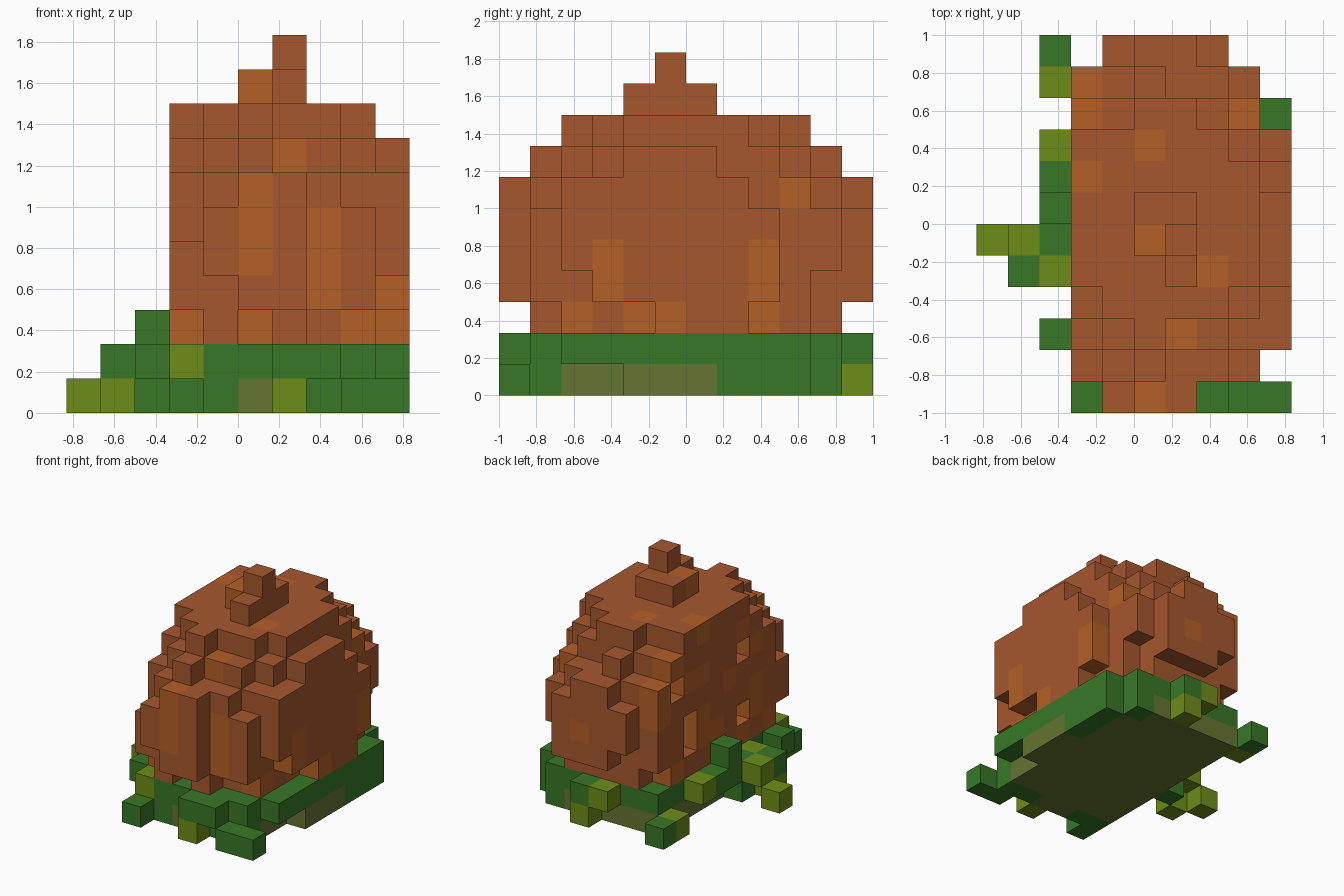
import bpy
import bmesh
from mathutils import Vector

if "Cube" in bpy.data.objects:
    bpy.data.objects.remove(bpy.data.objects["Cube"], do_unlink=True)

CELL = 1 / 6
ORIGIN = Vector((-5, -6, 0))


def make_material(name, rgb):
    mat = bpy.data.materials.new(name)
    mat.use_nodes = True
    color = (*rgb, 1)
    mat.diffuse_color = color
    mat.node_tree.nodes["Principled BSDF"].inputs["Base Color"].default_value = color
    return mat


MATERIALS = {
    "rind": make_material("rind brown", (.38, .096, .027)),
    "patch": make_material("patch orange", (.46, .115, .019)),
    "leaf": make_material("leaf green", (.04, .187, .02)),
    "moss": make_material("moss yellow green", (.155, .27, .009)),
    "soil": make_material("soil olive", (.132, .177, .031)),
}


def fill(cells, color, xs, ys, zs):
    """Fill a box of grid cells; each range is inclusive."""
    for i in range(xs[0], xs[-1] + 1):
        for j in range(ys[0], ys[-1] + 1):
            for k in range(zs[0], zs[-1] + 1):
                cells[i, j, k] = color


def build(name, cells, solid):
    """Turn grid cells into a mesh of their exposed faces."""
    bm = bmesh.new()
    verts = {}

    def corner(p):
        key = tuple(int(c) for c in p)
        if key not in verts:
            verts[key] = bm.verts.new((Vector(key) + ORIGIN) * CELL)
        return verts[key]

    slots = sorted(set(cells.values()))
    units = [Vector(u) for u in ((1, 0, 0), (0, 1, 0), (0, 0, 1))]
    for cell, color in cells.items():
        base = Vector(cell)
        for axis in range(3):
            n, u, v = units[axis], units[axis - 2], units[axis - 1]
            for side in (0, 1):
                beside = base + n * (side * 2 - 1)
                if tuple(int(c) for c in beside) in solid:
                    continue
                p = base + n * side
                ring = [p, p + u, p + u + v, p + v]
                if not side:
                    ring.reverse()
                face = bm.faces.new([corner(q) for q in ring])
                face.material_index = slots.index(color)
    mesh = bpy.data.meshes.new(name)
    bm.to_mesh(mesh)
    bm.free()
    for slot in slots:
        mesh.materials.append(MATERIALS[slot])
    obj = bpy.data.objects.new(name, mesh)
    bpy.context.collection.objects.link(obj)


# Gourd body: front and back limit of every column, layer by layer upward
body = {}
LAYERS = [
    ("2121225", "9aaaa97"),
    ("1100113", "aabbb98"),
    ("1000112", "abbbba8"),
    ("2000112", "abbbba8"),
    ("2100122", "aabba97"),
    ("3212234", "99a9986"),
    ("432334", "889987"),
]
for layer, (front, back) in enumerate(LAYERS):
    for column, (lo, hi) in enumerate(zip(front, back)):
        fill(body, "rind", (column + 3,), (int(lo, 16), int(hi, 16)), (layer + 2,))

# Scattered patches on the flat side
for cell in body:
    if cell[0] == 3 and cell[2] < 8 and (cell[1] * 2 + cell[2]) % 5 == 0:
        body[cell] = "patch"

# Carved eyes and mouth on the flat side, each with an orange wall
for j, k in ((4, 6), (9, 6), (4, 3), (8, 3), (8, 4)):
    del body[3, j, k]
    body[3, j - 1, k] = "patch"


# Orange patches
def patch(column, layers, axis=1, last=False):
    """Colour the outermost cell of a row along the given axis."""
    for k in layers:
        row = [c for c in body if c[2] == k and c[1 - axis] == column]
        body[(max if last else min)(row, key=lambda c: c[axis])] = "patch"


for column, layers in ((5, (2, 4, 5, 6)), (6, (7,)), (7, (3, 4, 5)),
                       (8, (2,)), (9, (2, 3)), (3, (2,))):
    patch(column, layers)
for column, layers in ((3, (3, 4)), (8, (2, 3, 4)), (9, (6,)), (2, (2,)), (4, (2,))):
    patch(column, layers, axis=0, last=True)
patch(6, (4,), last=True)
for i, j in ((3, 10), (8, 9), (5, 8), (3, 7), (7, 4), (6, 2)):
    top = max(c[2] for c in body if c[:2] == (i, j))
    body[i, j, top] = "patch"

# Plain rind where the flat side meets the front
for k in range(3, 8):
    row = [c for c in body if c[0] == 3 and c[2] == k]
    body[min(row)] = "rind"

# Stem
stem = {}
fill(stem, "rind", (5, 6), (5, 6), (9,))
fill(stem, "rind", (6,), (4,), (9,))
fill(stem, "rind", (6,), (5,), (10,))
stem[5, 5, 9] = "patch"

# Soil slab
soil = {}
fill(soil, "soil", (3, 8), (1, 10), (0,))
fill(soil, "soil", (9,), (4, 6), (0,))
fill(soil, "leaf", (9,), (7, 9), (0,))
fill(soil, "leaf", (7, 8), (1,), (0,))
fill(soil, "leaf", (8,), (10,), (0,))
fill(soil, "leaf", (3, 4), (1,), (0,))

# Leaf bed
leaves = {}
fill(leaves, "leaf", (3, 8), (1, 10), (1,))
fill(leaves, "leaf", (9,), (2, 9), (1,))
fill(leaves, "leaf", (6, 7), (0,), (1,))
fill(leaves, "leaf", (6,), (11,), (1,))
fill(leaves, "moss", (5,), (11,), (1,))
fill(leaves, "leaf", (2,), (5, 7), (1,))
fill(leaves, "moss", (3,), (1,), (1,))

# Trailing leaf tufts around the bed
tufts = {}
for cell in ((3, 0, 0), (8, 0, 0), (9, 0, 0), (2, 11, 0), (2, 6, 2),
             (2, 2, 1), (1, 4, 1), (2, 5, 0)):
    tufts[cell] = "leaf"
for cell in ((6, 0, 0), (6, 11, 0), (2, 10, 0), (2, 8, 1), (2, 4, 1),
             (0, 5, 0), (1, 4, 0), (1, 5, 1)):
    tufts[cell] = "moss"

parts = {"gourd_body": body, "stem": stem, "soil_slab": soil,
         "leaf_bed": leaves, "leaf_tufts": tufts}
solid = set().union(*parts.values())
for name, cells in parts.items():
    build(name, cells, solid)
